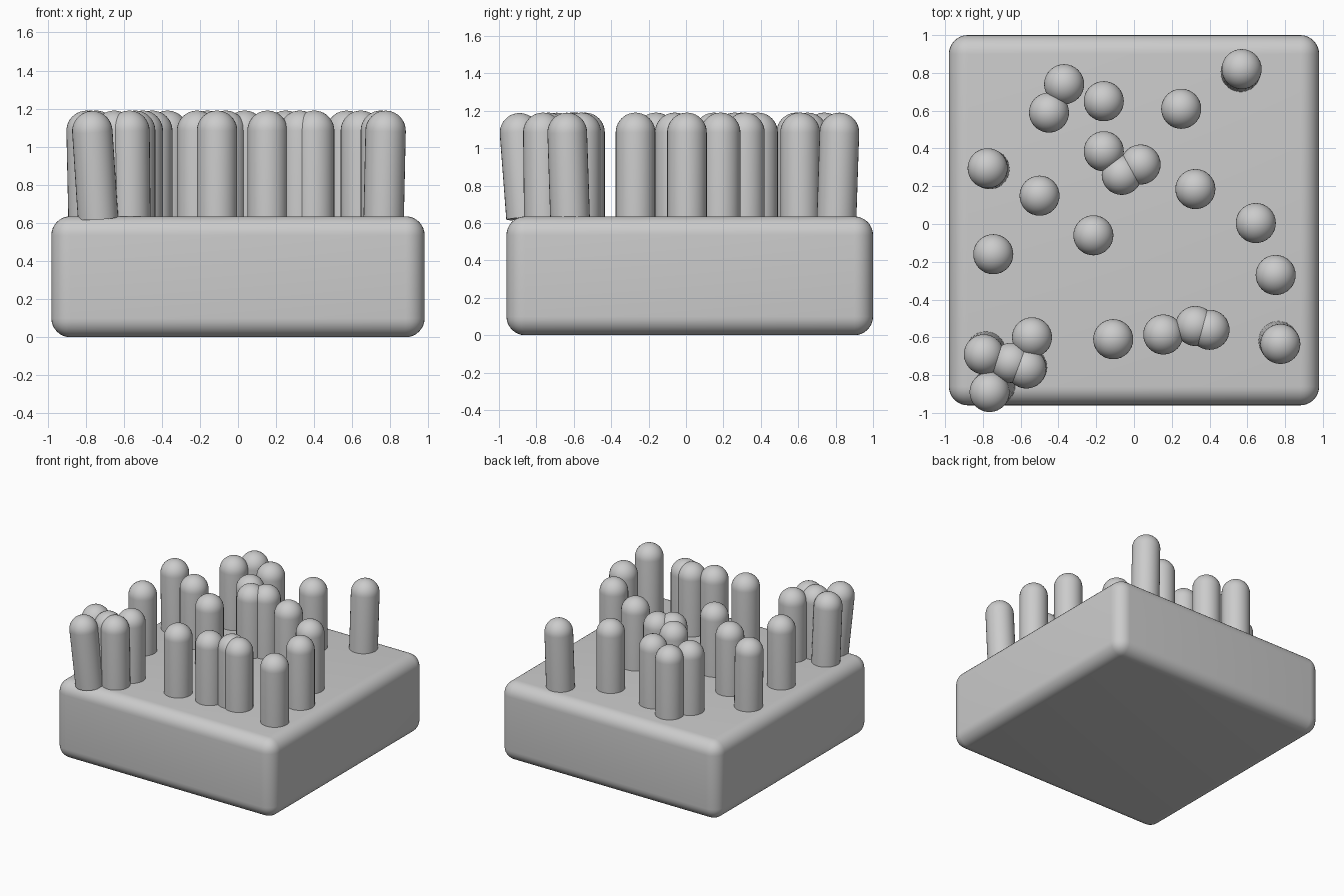
import bpy, bmesh
from math import sin, cos, pi
from mathutils import Vector, Matrix

if "Cube" in bpy.data.objects:
    bpy.data.objects.remove(bpy.data.objects["Cube"])

# Rounded base block
bpy.ops.mesh.primitive_cube_add(size=1, location=(0, 0.02, 0.3175))
base = bpy.context.object
base.name = "base_block"
base.scale = (1.96, 1.96, 0.635)
bpy.ops.object.transform_apply(location=False, rotation=False, scale=True)
bevel = base.modifiers.new("rounding", 'BEVEL')
bevel.width = 0.1
bevel.segments = 8
bpy.ops.object.modifier_apply(modifier=bevel.name)
bpy.ops.object.shade_smooth_by_angle()

R, BOTTOM, TOP, SIDES = 0.106, 0.625, 1.19, 32


def peg_mesh():
    """Round-topped peg standing on its own origin, turned from a profile."""
    h = TOP - BOTTOM
    profile = [(0, 0), (R, 0)]
    profile += [(R * cos(a * pi / 20), h - R + R * sin(a * pi / 20)) for a in range(10)]
    profile.append((0, h))
    bm = bmesh.new()
    verts = [bm.verts.new((r, 0, z)) for r, z in profile]
    edges = [bm.edges.new(p) for p in zip(verts, verts[1:])]
    bmesh.ops.spin(bm, geom=verts + edges, cent=(0, 0, 0), axis=(0, 0, 1),
                   angle=2 * pi, steps=SIDES)
    bmesh.ops.remove_doubles(bm, verts=bm.verts, dist=1e-4)
    bmesh.ops.recalc_face_normals(bm, faces=bm.faces)
    mesh = bpy.data.meshes.new("peg")
    bm.to_mesh(mesh)
    bm.free()
    return mesh


# Peg tip positions, with the lean (tip minus foot) of the tilted ones
pegs = [
    (-0.37, 0.74), (-0.45, 0.59), (-0.16, 0.65), (0.25, 0.61),
    (0.57, 0.82, 0.005, 0.015), (-0.16, 0.385), (-0.065, 0.26), (0.035, 0.315),
    (0.325, 0.185), (-0.775, 0.295, -0.01, 0.005), (-0.5, 0.15), (-0.215, -0.06),
    (-0.745, -0.16), (0.645, 0.005), (0.75, -0.27), (-0.11, -0.61),
    (0.155, -0.585), (0.325, -0.54), (0.4, -0.56), (0.775, -0.635, 0.01, -0.015),
    (-0.54, -0.6), (-0.795, -0.69, -0.01, -0.015), (-0.65, -0.735),
    (-0.57, -0.765, -0.005, -0.005), (-0.765, -0.89, -0.03, -0.035),
]
mesh = peg_mesh()
for i, (x, y, *lean) in enumerate(pegs):
    dx, dy = lean or (0, 0)
    peg = bpy.data.objects.new(f"peg_{i + 1:02d}", mesh)
    bpy.context.collection.objects.link(peg)
    axis = Vector((dx, dy, TOP - BOTTOM - R))
    turn = Vector((0, 0, 1)).rotation_difference(axis).to_matrix().to_4x4()
    peg.matrix_world = Matrix.Translation((x - dx, y - dy, BOTTOM)) @ turn

# Smooth shading with a crisp foot edge
bpy.ops.object.select_all(action='DESELECT')
peg.select_set(True)
bpy.context.view_layer.objects.active = peg
bpy.ops.object.shade_smooth_by_angle()
